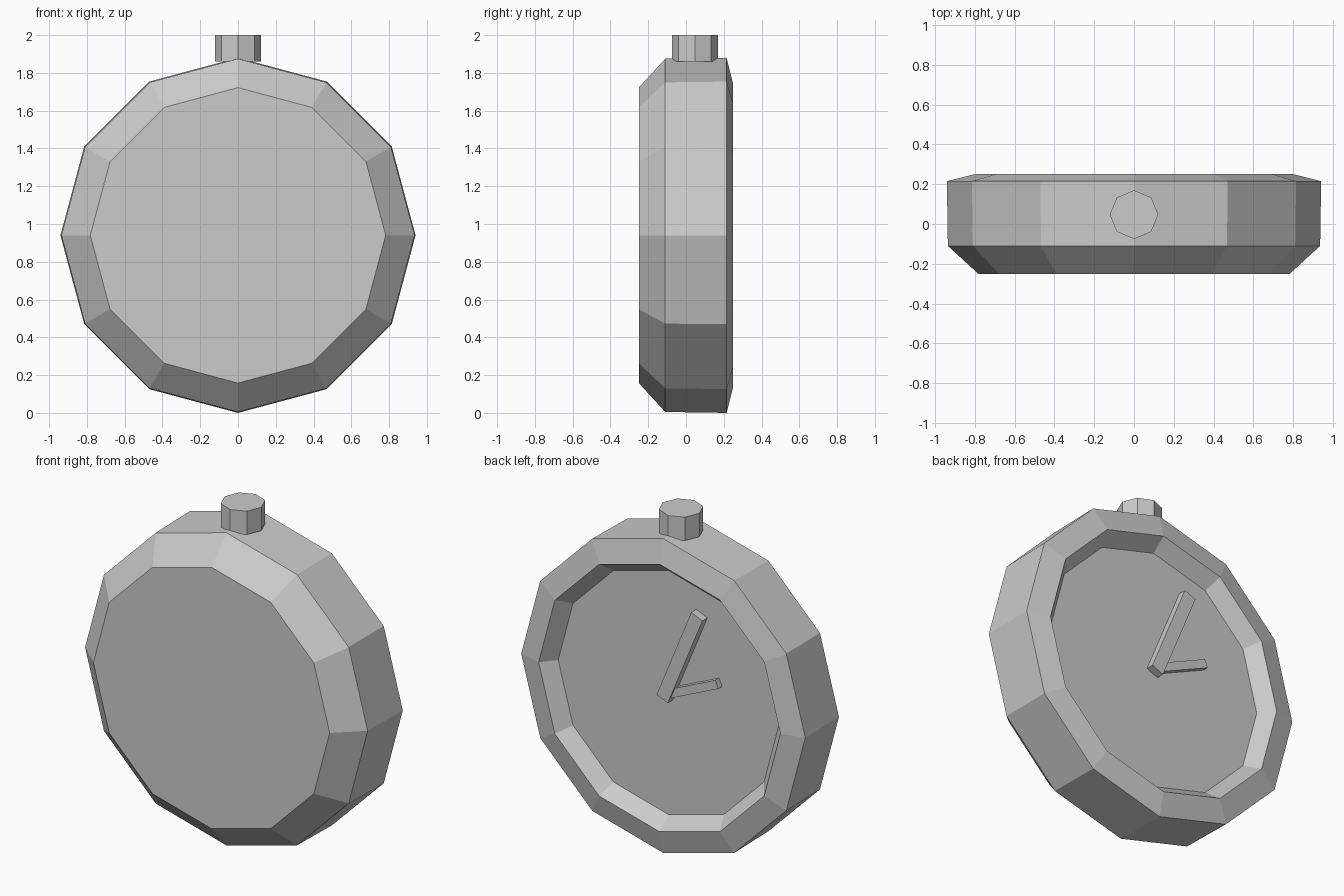
import bpy, bmesh, math
from mathutils import Matrix, Vector

if "Cube" in bpy.data.objects:
    bpy.data.objects.remove(bpy.data.objects["Cube"])

CZ = 0.94   # height of the case centre


def add_object(name, bm):
    bmesh.ops.recalc_face_normals(bm, faces=bm.faces[:])
    mesh = bpy.data.meshes.new(name)
    bm.to_mesh(mesh)
    bm.free()
    obj = bpy.data.objects.new(name, mesh)
    bpy.context.collection.objects.link(obj)
    return obj


def lathe_y(name, profile, sides):
    """Rings of (y, radius) joined around the y axis, capped at both ends."""
    bm = bmesh.new()
    rings = []
    for y, r in profile:
        angles = [2 * math.pi * i / sides for i in range(sides)]
        rings.append([bm.verts.new((r * math.cos(a), y, CZ + r * math.sin(a))) for a in angles])
    for a, b in zip(rings, rings[1:]):
        for i in range(sides):
            j = (i + 1) % sides
            bm.faces.new((a[i], a[j], b[j], b[i]))
    bm.faces.new(rings[0])
    bm.faces.new(rings[-1])
    return add_object(name, bm)


def hand(name, start, end, width, y0, y1, degrees):
    """Flat bar on the dial, turned from upright towards -x."""
    bm = bmesh.new()
    bmesh.ops.create_cube(bm, size=1)
    bmesh.ops.scale(bm, vec=Vector((width, y1 - y0, end - start)), verts=bm.verts)
    bmesh.ops.translate(bm, vec=Vector((0, (y0 + y1) / 2, (start + end) / 2)), verts=bm.verts)
    bmesh.ops.rotate(bm, cent=(0, 0, 0), verts=bm.verts,
                     matrix=Matrix.Rotation(math.radians(-degrees), 3, 'Y'))
    bmesh.ops.translate(bm, vec=Vector((0, 0, CZ)), verts=bm.verts)
    return add_object(name, bm)


# Case: flat bevelled cover at the front, rim and sunken dial at the back
lathe_y("watch_case", [(-0.25, 0.782), (-0.11, 0.935), (0.215, 0.94),
                       (0.25, 0.80), (0.165, 0.73)], 12)

# Hands on the dial
hand("minute_hand", -0.025, 0.575, 0.08, 0.165, 0.212, 22.5)
hand("hour_hand", 0.0, 0.377, 0.05, 0.165, 0.2, 66)

# Winding crown on top
bm = bmesh.new()
bmesh.ops.create_cone(bm, cap_ends=True, segments=8, radius1=0.122, radius2=0.122, depth=0.14,
                      matrix=Matrix.Translation((0, 0.047, 1.93)))
# Keep a corner on the x axis
if not any(abs(v.co.x) < 0.001 for v in bm.verts):
    bmesh.ops.rotate(bm, cent=(0, 0.047, 0), verts=bm.verts,
                     matrix=Matrix.Rotation(math.pi / 8, 3, 'Z'))
add_object("crown", bm)
